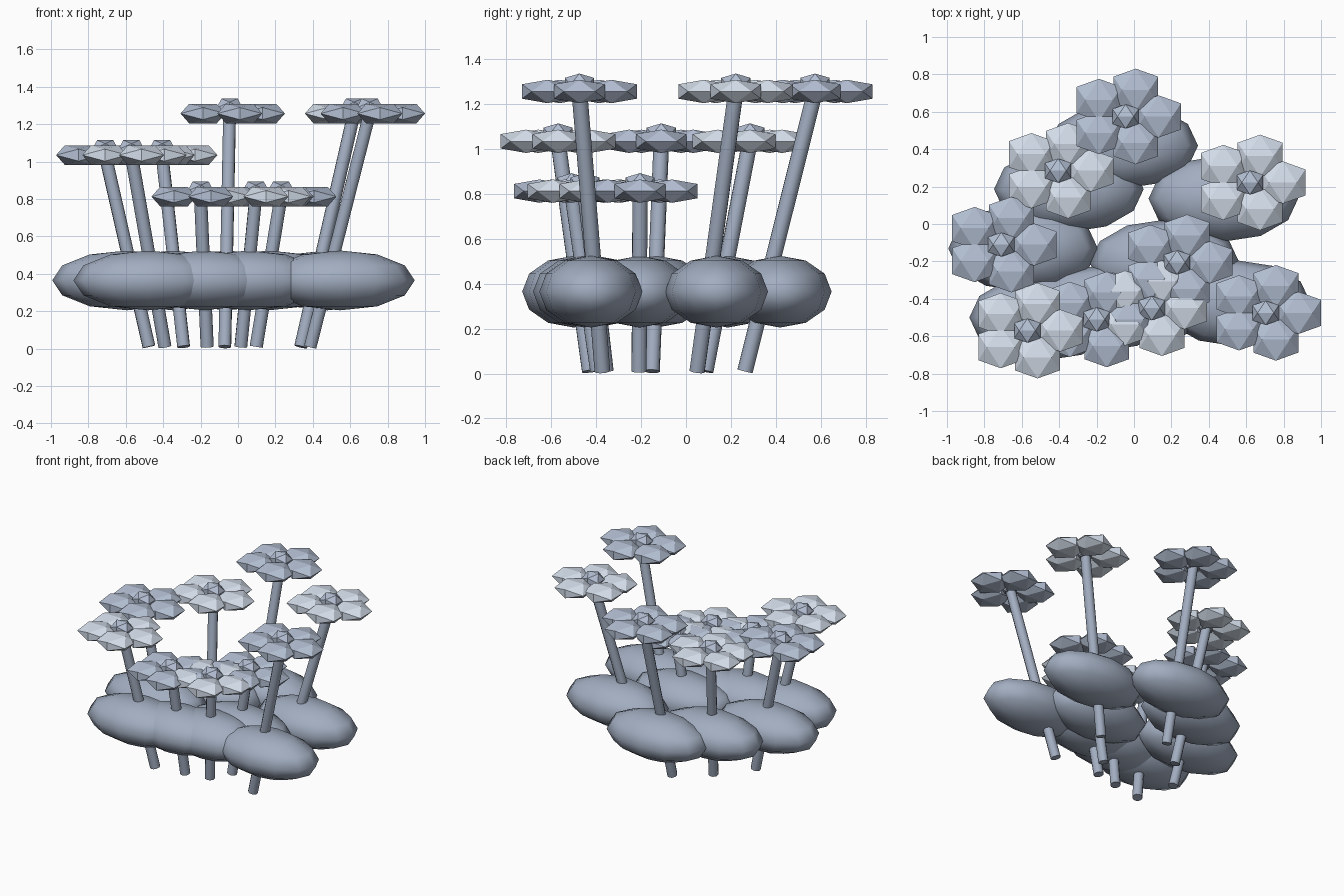
import bpy, bmesh, math
from mathutils import Vector, Matrix

if "Cube" in bpy.data.objects:
    bpy.data.objects.remove(bpy.data.objects["Cube"])

LOW, MID, HIGH = 0.813, 1.035, 1.257
FLOWERS = [(-0.045, 0.575, HIGH), (-0.406, 0.285, MID), (-0.71, -0.11, MID),
           (-0.57, -0.57, MID), (-0.20, -0.51, LOW), (0.095, -0.45, LOW),
           (0.23, -0.205, LOW), (0.62, 0.222, HIGH), (0.704, -0.475, HIGH)]


def material(name, rgb):
    m = bpy.data.materials.new(name)
    m.diffuse_color = (*rgb, 1)
    m.use_nodes = True
    m.node_tree.nodes["Principled BSDF"].inputs["Base Color"].default_value = m.diffuse_color
    return m


SLATE = material("slate", (0.36, 0.42, 0.53))
BLUE_GREY = material("blue_grey", (0.45, 0.52, 0.65))
PALE = material("pale_grey", (0.66, 0.73, 0.83))


def finish(bm, name, mat, smooth_angle=0):
    bmesh.ops.recalc_face_normals(bm, faces=bm.faces)
    mesh = bpy.data.meshes.new(name)
    bm.to_mesh(mesh)
    bm.free()
    mesh.materials.append(mat)
    for p in mesh.polygons:
        p.use_smooth = smooth_angle > 0
    ob = bpy.data.objects.new(name, mesh)
    bpy.context.collection.objects.link(ob)
    if 0 < smooth_angle < 180:
        bpy.ops.object.select_all(action='DESELECT')
        ob.select_set(True)
        bpy.context.view_layer.objects.active = ob
        bpy.ops.object.shade_smooth_by_angle(angle=math.radians(smooth_angle))


def add_ico(bm, centre, half):
    # icosahedron with an edge on top, fitted to the given half extents
    k = 2 / (1 + math.sqrt(5))
    verts = []
    for a in (-1, 1):
        for b in (-k, k):
            for c in ((b, 0, a), (0, a, b), (a, b, 0)):
                verts.append(bm.verts.new([centre[i] + c[i] * half[i] for i in range(3)]))
    bmesh.ops.convex_hull(bm, input=verts)


for i, (x, y, z) in enumerate(FLOWERS, 1):
    head = Vector((x, y, z))
    base = Vector((0.61 * x - 0.043, 0.605 * y - 0.085, 0.01))

    # flower head: five faceted petals around a small centre
    bm = bmesh.new()
    for n in range(5):
        a = math.tau * n / 5
        add_ico(bm, head + Vector((0.176 * math.cos(a), 0.15 * math.sin(a), 0)),
                (0.12, 0.113, 0.052))
    finish(bm, f"petals_{i}", BLUE_GREY if i % 2 else PALE)
    bm = bmesh.new()
    add_ico(bm, head + Vector((0, 0, 0.03)), (0.07, 0.065, 0.05))
    finish(bm, f"flower_centre_{i}", BLUE_GREY)

    # leaning stem
    d = head - base
    bm = bmesh.new()
    bmesh.ops.create_cone(bm, cap_ends=True, segments=10, radius1=0.035,
                          radius2=0.035, depth=d.length,
                          matrix=Matrix.Translation((head + base) / 2)
                          @ d.to_track_quat('Z', 'Y').to_matrix().to_4x4())
    finish(bm, f"stem_{i}", SLATE, 50)

    # rounded leaf clump midway between stem foot and flower
    mid = (head + base) / 2
    bm = bmesh.new()
    bmesh.ops.create_uvsphere(bm, u_segments=12, v_segments=6, radius=1,
                              matrix=Matrix.Translation((mid.x, mid.y, 0.365))
                              @ Matrix.Diagonal((0.40, 0.23, 0.16, 1)))
    finish(bm, f"leaf_clump_{i}", SLATE, 180)
